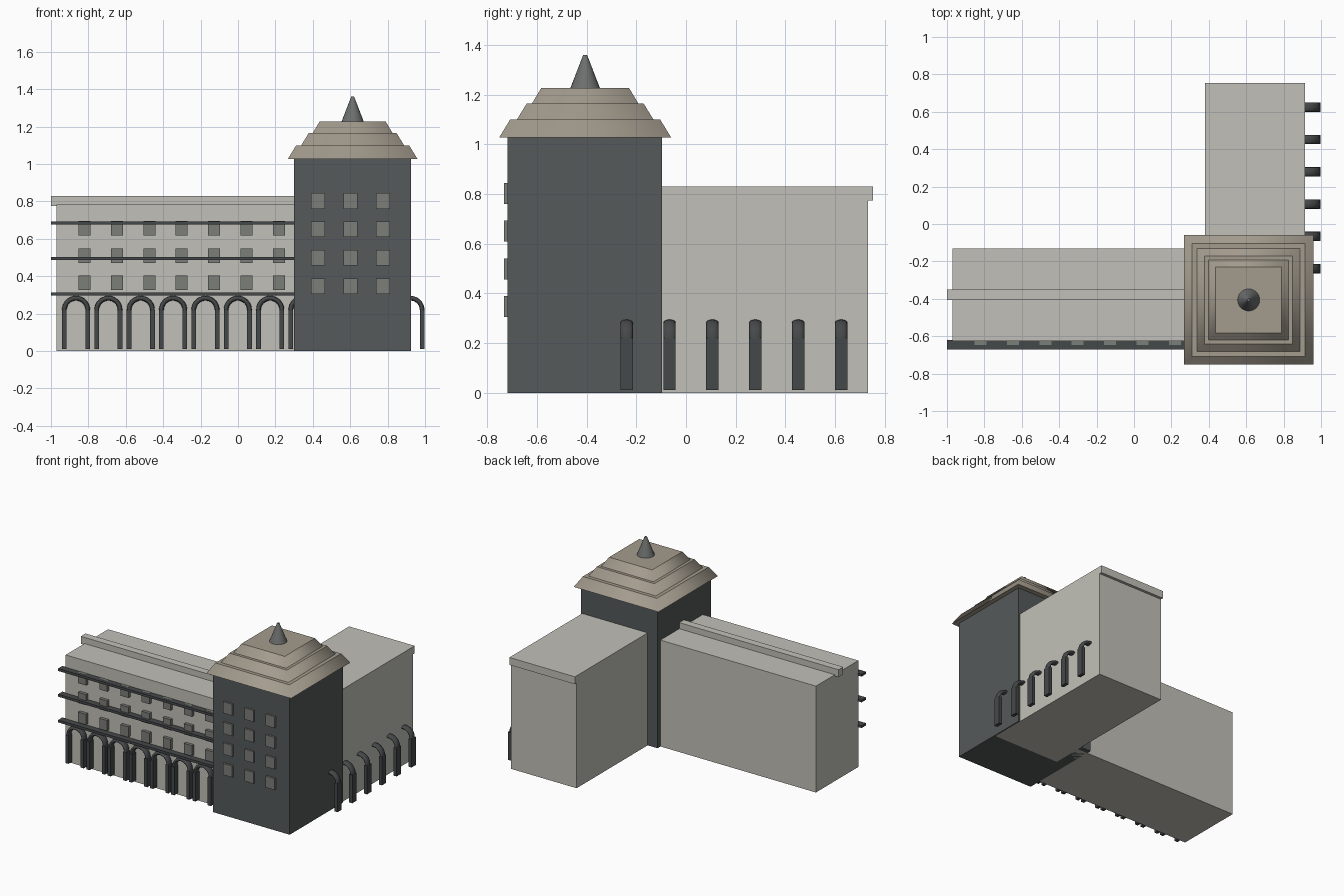
import bpy, bmesh
from math import pi, cos, sin
from mathutils import Matrix

if "Cube" in bpy.data.objects:
    bpy.data.objects.remove(bpy.data.objects["Cube"])


def material(name, rgb):
    m = bpy.data.materials.new(name)
    m.diffuse_color = (*rgb, 1)
    m.use_nodes = True
    m.node_tree.nodes["Principled BSDF"].inputs["Base Color"].default_value = m.diffuse_color
    return m


STONE = material("pale_stone", (0.54, 0.53, 0.48))
SLATE = material("dark_slate", (0.09, 0.1, 0.1))
TRIM = material("dark_trim", (0.06, 0.065, 0.068))
GLASS = material("window_grey", (0.2, 0.21, 0.19))
TILE = material("roof_tan", (0.37, 0.33, 0.27))
METAL = material("spire_grey", (0.15, 0.16, 0.155))


def finish(bm, name, mat):
    bmesh.ops.recalc_face_normals(bm, faces=bm.faces)
    me = bpy.data.meshes.new(name)
    bm.to_mesh(me)
    bm.free()
    me.materials.append(mat)
    ob = bpy.data.objects.new(name, me)
    bpy.context.collection.objects.link(ob)
    return ob


def add_box(bm, x0, x1, y0, y1, z0, z1):
    m = Matrix.Translation(((x0 + x1) / 2, (y0 + y1) / 2, (z0 + z1) / 2))
    bmesh.ops.create_cube(bm, size=1, matrix=m @ Matrix.Diagonal((x1 - x0, y1 - y0, z1 - z0, 1)))


def box(name, mat, *dims):
    bm = bmesh.new()
    add_box(bm, *dims)
    return finish(bm, name, mat)


def frustum(name, mat, sides, r0, r1, x, y, z0, z1, turn=0):
    bm = bmesh.new()
    m = Matrix.Translation((x, y, (z0 + z1) / 2)) @ Matrix.Rotation(turn, 4, 'Z')
    bmesh.ops.create_cone(bm, cap_ends=True, segments=sides, radius1=r0, radius2=r1,
                          depth=z1 - z0, matrix=m)
    bm.normal_update()
    for f in bm.faces:
        f.smooth = abs(f.normal.z) < 0.99
    return finish(bm, name, mat)


def arch(name, x, y):
    # two square legs joined by a half ring of oval section
    bm = bmesh.new()
    R, a, b, spring = 0.0625, 0.0125, 0.025, 0.22
    for s in (-1, 1):
        add_box(bm, x + s * R - a, x + s * R + a, y - b, y + b, 0.012, spring)
    steps, n, rings = 16, 12, []
    for i in range(steps + 1):
        t = pi * i / steps
        ring = []
        for j in range(n):
            p = 2 * pi * j / n
            r = R + a * cos(p)
            ring.append(bm.verts.new((x + r * cos(t), y + b * sin(p), spring + r * sin(t))))
        rings.append(ring)
    for r0, r1 in zip(rings, rings[1:]):
        for j in range(n):
            k = (j + 1) % n
            bm.faces.new((r0[j], r0[k], r1[k], r1[j])).smooth = True
    bm.faces.new(rings[0])
    bm.faces.new(rings[-1])
    return finish(bm, name, TRIM)


# wings and their roof caps
box("left_wing", STONE, -0.97, 0.45, -0.625, -0.13, 0, 0.785)
box("left_roof_ridge", STONE, -1.0, 0.47, -0.405, -0.35, 0.775, 0.83)
box("right_wing", STONE, 0.38, 0.915, -0.35, 0.733, 0, 0.785)
box("right_roof_cap", STONE, 0.38, 0.915, -0.37, 0.753, 0.775, 0.83)

# ledges and windows of the left wing
for i, z in enumerate((0.305, 0.495, 0.685)):
    box(f"ledge_{i}", TRIM, -1.0, 0.47, -0.67, -0.62, z - 0.009, z + 0.009)
bm = bmesh.new()
for c in range(8):
    x = -0.82 + 0.173 * c
    for z in (0.365, 0.51, 0.656):
        add_box(bm, x - 0.032, x + 0.032, -0.648, -0.615, z - 0.039, z + 0.039)
finish(bm, "left_wing_windows", GLASS)

# arcades
for i in range(8):
    arch(f"front_arch_{i}", -0.866 + 0.173 * i, -0.645)
for i in range(6):
    arch(f"side_arch_{i}", 0.922, -0.239 + 0.1727 * i)

# corner tower and its windows
box("tower", SLATE, 0.30, 0.925, -0.718, -0.096, 0, 1.03)
bm = bmesh.new()
for x in (0.428, 0.602, 0.775):
    for z in (0.347, 0.499, 0.651, 0.803):
        add_box(bm, x - 0.037, x + 0.037, -0.732, -0.70, z - 0.042, z + 0.042)
finish(bm, "tower_windows", GLASS)

# stepped roof and spire
CX, CY, D = 0.613, -0.406, 2 ** 0.5
tiers = ((0.346, 0.302, 1.028, 1.10), (0.275, 0.235, 1.10, 1.165), (0.214, 0.176, 1.165, 1.228))
for i, (h0, h1, z0, z1) in enumerate(tiers):
    frustum(f"roof_tier_{i}", TILE, 4, h0 * D, h1 * D, CX, CY, z0, z1, pi / 4)
frustum("spire", METAL, 24, 0.059, 0.008, CX, CY, 1.228, 1.36)
